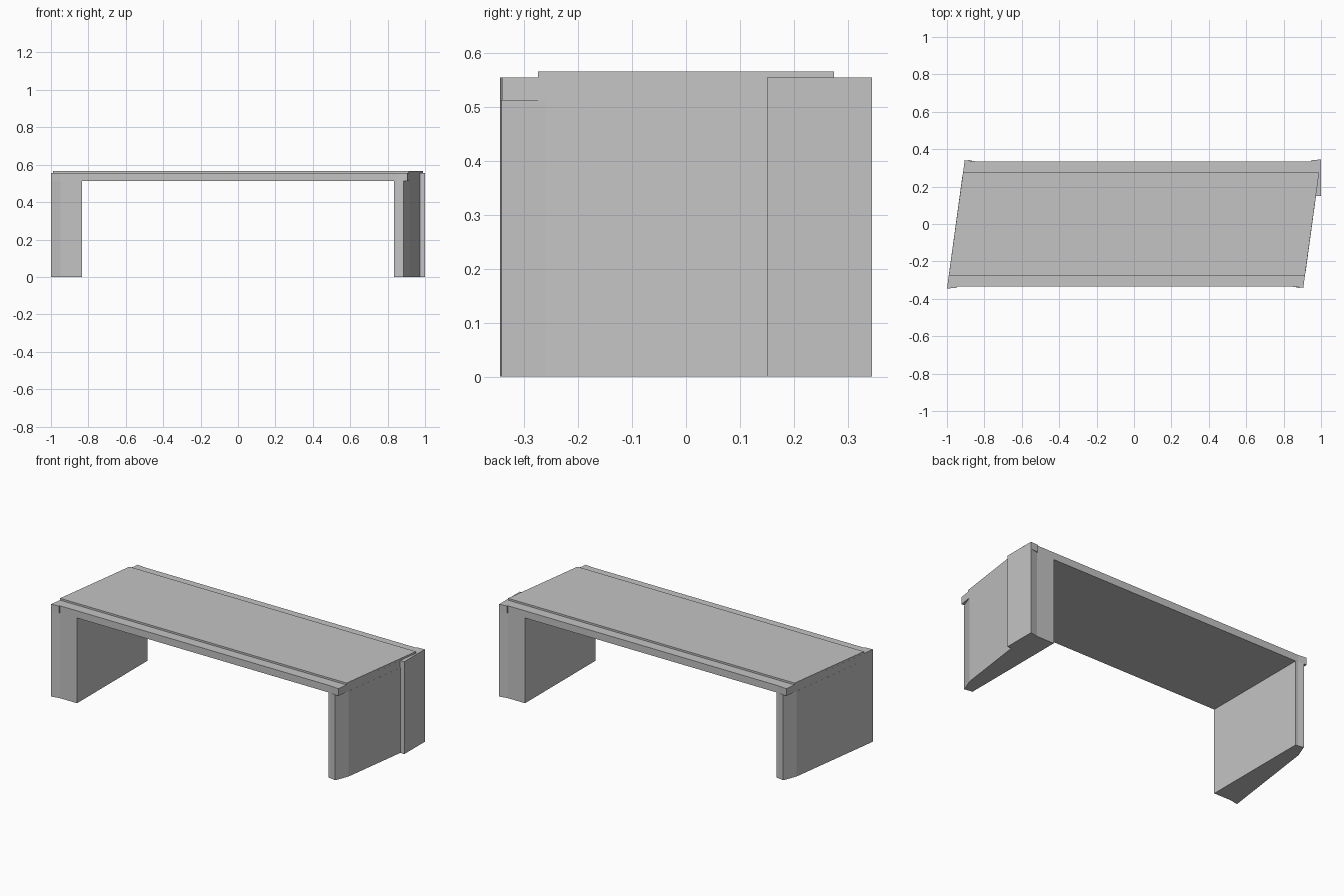
import bpy
import bmesh

cube = bpy.data.objects.get("Cube")
if cube:
    bpy.data.objects.remove(cube, do_unlink=True)

# One concrete grey for the whole structure
GREY = (0.55, 0.55, 0.55, 1)
concrete = bpy.data.materials.new("concrete_grey")
concrete.use_nodes = True
concrete.diffuse_color = GREY
concrete.node_tree.nodes["Principled BSDF"].inputs["Base Color"].default_value = GREY


def prism(name, outline, bottom, top):
    """Extrude a plan outline vertically into a flat-shaded solid."""
    bm = bmesh.new()
    face = bm.faces.new([bm.verts.new((x, y, bottom)) for x, y in outline])
    grown = bmesh.ops.extrude_face_region(bm, geom=[face])["geom"]
    for v in grown:
        if isinstance(v, bmesh.types.BMVert):
            v.co.z = top
    bmesh.ops.recalc_face_normals(bm, faces=bm.faces)
    mesh = bpy.data.meshes.new(name)
    bm.to_mesh(mesh)
    bm.free()
    mesh.materials.append(concrete)
    obj = bpy.data.objects.new(name, mesh)
    bpy.context.collection.objects.link(obj)
    return obj


def half_turn(points):
    """Rotate a plan outline by half a turn about the centre."""
    return [(-x, -y) for x, y in points]


SOFFIT, DECK_TOP, SURFACE_TOP = 0.512, 0.555, 0.566
FACE = 0.335    # half width between the deck faces

# Skewed deck slab with slightly proud end corners
front_edge = [(-1, -0.345), (-0.95, -0.341), (-0.95, -FACE),
              (0.85, -FACE), (0.905, -0.341)]
prism("deck_slab", front_edge + half_turn(front_edge), SOFFIT, DECK_TOP)

# Raised road surface following the skew
road_edge = [(-0.99, -0.275), (0.914, -0.275)]
prism("road_surface", road_edge + half_turn(road_edge), DECK_TOP, SURFACE_TOP)

# Abutments: straight inner wall, skewed outer wall, bent corners
abutment = [(-1, -0.345), (-0.95, -FACE), (-0.835, -FACE), (-0.835, FACE),
            (-0.85, FACE), (-0.885, 0.342), (-0.917, 0.26)]
prism("right_abutment", abutment, 0, SOFFIT)
prism("left_abutment", half_turn(abutment), 0, SOFFIT)

# Flat wing block on one outer corner
prism("left_wing_block",
      [(0.95, 0.15), (1, 0.15), (1, 0.345), (0.95, FACE)], 0, DECK_TOP)
